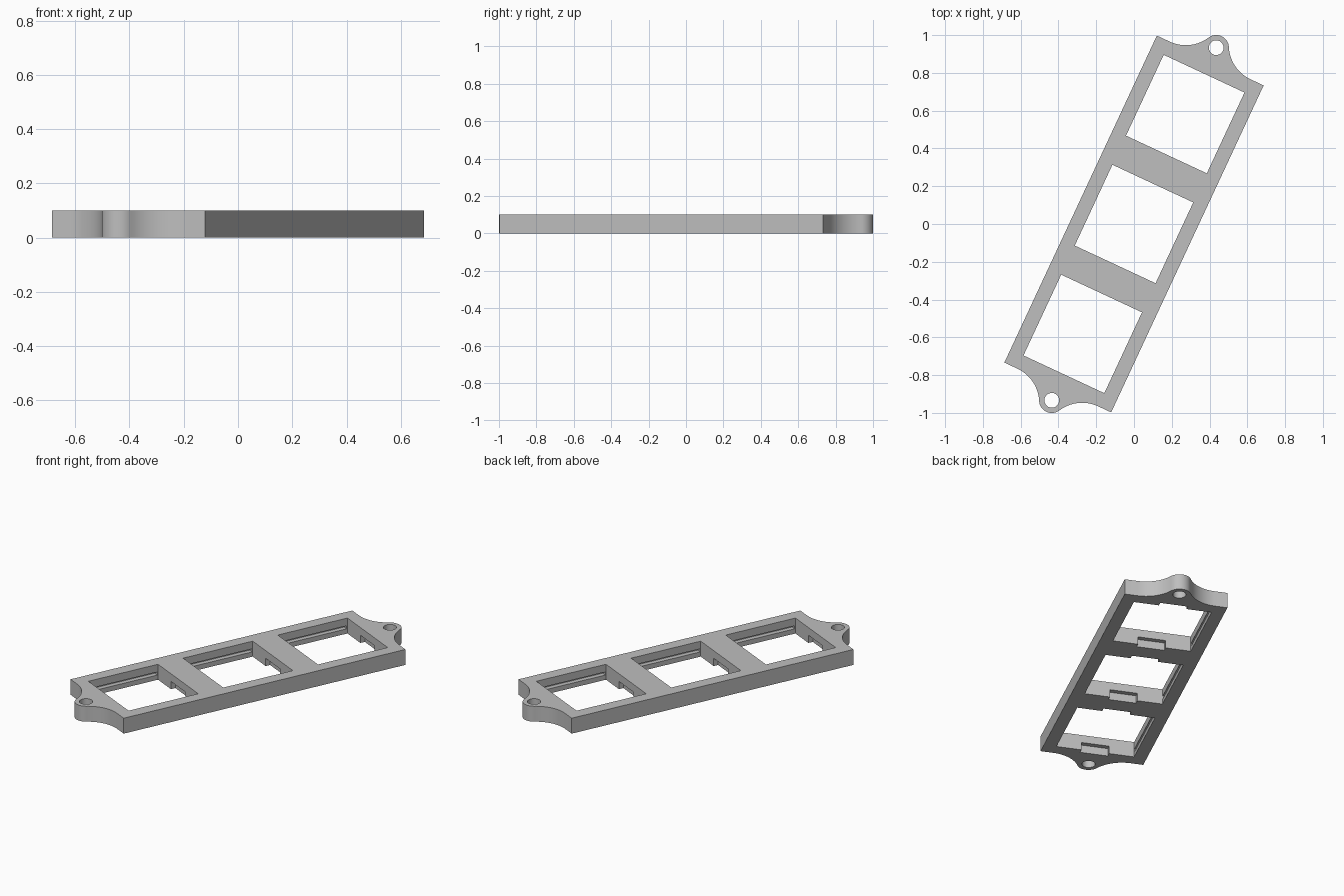
import bpy, bmesh, math
from mathutils import Matrix, Vector

if "Cube" in bpy.data.objects:
    bpy.data.objects.remove(bpy.data.objects["Cube"], do_unlink=True)

THICK, HALF_W, HALF_L = 0.1, 0.312, 0.955   # plate size
PITCH, WINDOW = 0.642, 0.472                # window spacing and size
EAR_Y, EAR_R, FILLET, HOLE_R = 1.03, 0.067, 0.2, 0.039

grey = bpy.data.materials.new("plain grey")
grey.use_nodes = True
colour = (0.52, 0.52, 0.52, 1)
grey.diffuse_color = colour
grey.node_tree.nodes["Principled BSDF"].inputs["Base Color"].default_value = colour


def arc(cx, cy, r, a, b, n):
    return [(cx + r * math.cos(a + (b - a) * i / n),
             cy + r * math.sin(a + (b - a) * i / n)) for i in range(n + 1)]


def finish(bm, name):
    bmesh.ops.recalc_face_normals(bm, faces=bm.faces)
    mesh = bpy.data.meshes.new(name)
    bm.to_mesh(mesh)
    bm.free()
    obj = bpy.data.objects.new(name, mesh)
    bpy.context.collection.objects.link(obj)
    return obj


def box(size, centre):
    bm = bmesh.new()
    bmesh.ops.create_cube(bm, size=1, matrix=Matrix.Translation(centre) @ Matrix.Diagonal((*size, 1)))
    return finish(bm, "cutter")


def cut(obj, cutter):
    cutter.hide_render = True
    mod = obj.modifiers.new("cut", "BOOLEAN")
    mod.operation, mod.solver, mod.object = "DIFFERENCE", "EXACT", cutter
    bpy.context.view_layer.objects.active = obj
    bpy.ops.object.modifier_apply(modifier=mod.name)
    bpy.data.objects.remove(cutter, do_unlink=True)


# Outline: concave fillet running from the end edge into a round ear
fy = HALF_L + FILLET
fx = math.sqrt((FILLET + EAR_R) ** 2 - (fy - EAR_Y) ** 2)
lean = math.atan2(fy - EAR_Y, fx)
right = [(HALF_W, HALF_L)] + arc(fx, fy, FILLET, -math.pi / 2, -math.pi + lean, 20)
ear = arc(0, EAR_Y, EAR_R, lean, math.pi - lean, 24)[1:-1]
end = right + ear + [(-x, y) for x, y in reversed(right)]
outline = end + [(-x, -y) for x, y in end]

bm = bmesh.new()
base = bm.faces.new([bm.verts.new((x, y, 0)) for x, y in outline])
top = bmesh.ops.extrude_face_region(bm, geom=[base])
bmesh.ops.translate(bm, verts=[v for v in top["geom"] if isinstance(v, bmesh.types.BMVert)],
                    vec=Vector((0, 0, THICK)))
plate = finish(bm, "mounting_plate")
plate.data.materials.append(grey)

# Square windows, clip notches in the end walls, slots in the side walls
for k in (-1, 0, 1):
    y = k * PITCH
    cut(plate, box((WINDOW, WINDOW, 0.4), (0, y, THICK / 2)))
    cut(plate, box((0.168, WINDOW + 0.06, 0.1), (0, y, 0)))
    cut(plate, box((WINDOW + 0.06, WINDOW - 0.01, 0.02), (0, y, 0.041)))

# Screw holes through the ears
for side in (-1, 1):
    bm = bmesh.new()
    bmesh.ops.create_cone(bm, cap_ends=True, segments=40, radius1=HOLE_R, radius2=HOLE_R,
                          depth=0.4, matrix=Matrix.Translation((0, side * EAR_Y, THICK / 2)))
    cut(plate, finish(bm, "cutter"))

# Turn the plate to its slanted position
plate.data.transform(Matrix.Rotation(math.radians(-25), 4, "Z"))
bpy.ops.object.select_all(action="DESELECT")
plate.select_set(True)
bpy.context.view_layer.objects.active = plate
bpy.ops.object.shade_smooth_by_angle(angle=math.radians(30))
